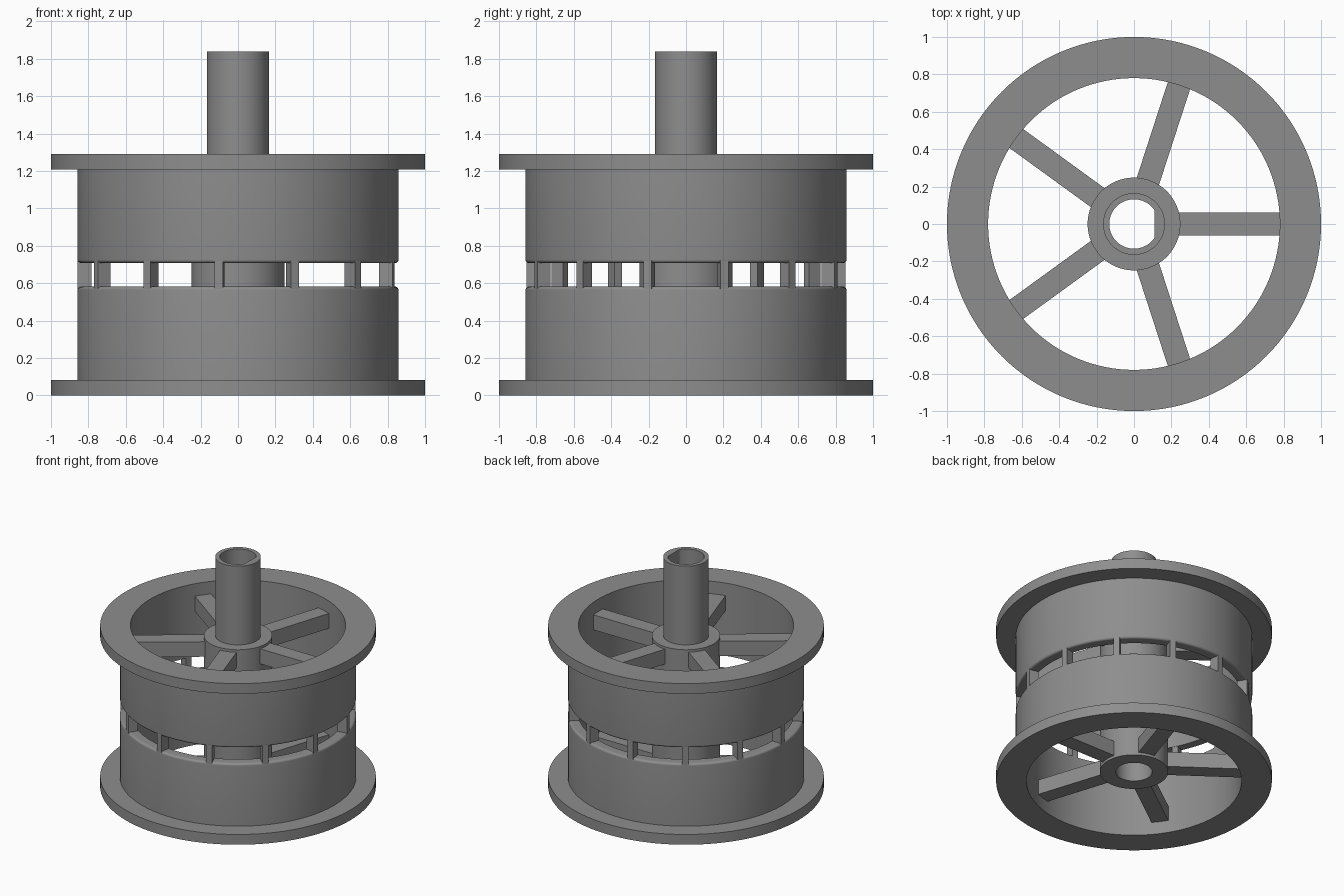
import bpy, bmesh, math
from mathutils import Matrix

if "Cube" in bpy.data.objects:
    bpy.data.objects.remove(bpy.data.objects["Cube"])

SEG = 128
grey = bpy.data.materials.new("plain_grey")
grey.diffuse_color = (0.27, 0.27, 0.27, 1)
grey.use_nodes = True
grey.node_tree.nodes["Principled BSDF"].inputs["Base Color"].default_value = grey.diffuse_color


def finish(name, bm):
    """Turn a bmesh into a smooth-by-angle object."""
    bmesh.ops.remove_doubles(bm, verts=bm.verts, dist=1e-5)
    bmesh.ops.recalc_face_normals(bm, faces=bm.faces)
    me = bpy.data.meshes.new(name)
    bm.to_mesh(me)
    bm.free()
    ob = bpy.data.objects.new(name, me)
    bpy.context.collection.objects.link(ob)
    me.materials.append(grey)
    bpy.ops.object.select_all(action='DESELECT')
    ob.select_set(True)
    bpy.context.view_layer.objects.active = ob
    bpy.ops.object.shade_smooth_by_angle(angle=math.radians(30))
    return ob


def lathe(name, profile):
    """Spin a closed (radius, z) profile; a radius may be a function of angle."""
    bm = bmesh.new()
    rings = []
    for i in range(SEG):
        a = 2 * math.pi * i / SEG
        ring = []
        for r, z in profile:
            r = r(a) if callable(r) else r
            ring.append(bm.verts.new((r * math.cos(a), r * math.sin(a), z)))
        rings.append(ring)
    n = len(profile)
    for i in range(SEG):
        p, q = rings[i], rings[(i + 1) % SEG]
        for j in range(n):
            k = (j + 1) % n
            bm.faces.new((p[j], q[j], q[k], p[k]))
    return finish(name, bm)


def radial_boxes(name, count, start, r0, r1, width, z0, z1):
    """Boxes pointing outwards, spaced evenly round the axis."""
    bm = bmesh.new()
    for i in range(count):
        m = (Matrix.Rotation(start + 2 * math.pi * i / count, 4, 'Z')
             @ Matrix.Translation(((r0 + r1) / 2, 0, (z0 + z1) / 2))
             @ Matrix.Diagonal((r1 - r0, width, z1 - z0, 1)))
        bmesh.ops.create_cube(bm, size=1, matrix=m)
    return finish(name, bm)


H = 1.29                       # height of the drum, which mirrors about its middle
R, INNER, RIM = 0.858, 0.78, 0.018
GAP = 0.582                    # top of the lower drum half

# Flanged drum halves with a rounded outer edge at the gap
half = [(INNER, 0), (1, 0), (1, 0.082), (R, 0.082)]
half += [(R - RIM + RIM * math.cos(t), GAP - RIM + RIM * math.sin(t))
         for t in (math.radians(15 * k) for k in range(7))]
half += [(INNER, GAP)]
lathe("lower_drum", half)
lathe("upper_drum", [(r, H - z) for r, z in half])

# Posts joining the two halves across the gap
radial_boxes("gap_posts", 13, math.pi, INNER + 0.002, R - 0.001, 0.045,
             GAP - 0.03, H - GAP + 0.03)

# Spokes at both ends
radial_boxes("lower_spokes", 5, 0, 0.235, 0.80, 0.125, 0.10, 0.22)
radial_boxes("upper_spokes", 5, 0, 0.235, 0.80, 0.125, H - 0.22, H - 0.10)


# Hub with a shaft tube, whose bore has a flat on one side
def flat_bore(a):
    c = math.cos(a)
    return min(0.132, 0.11 / c) if c > 0 else 0.132


lathe("hub_and_shaft", [(0.132, 0.08), (0.248, 0.08), (0.248, 1.21), (0.165, 1.21),
                        (0.165, 1.84), (flat_bore, 1.84), (flat_bore, 1.21),
                        (0.132, 1.21)])
